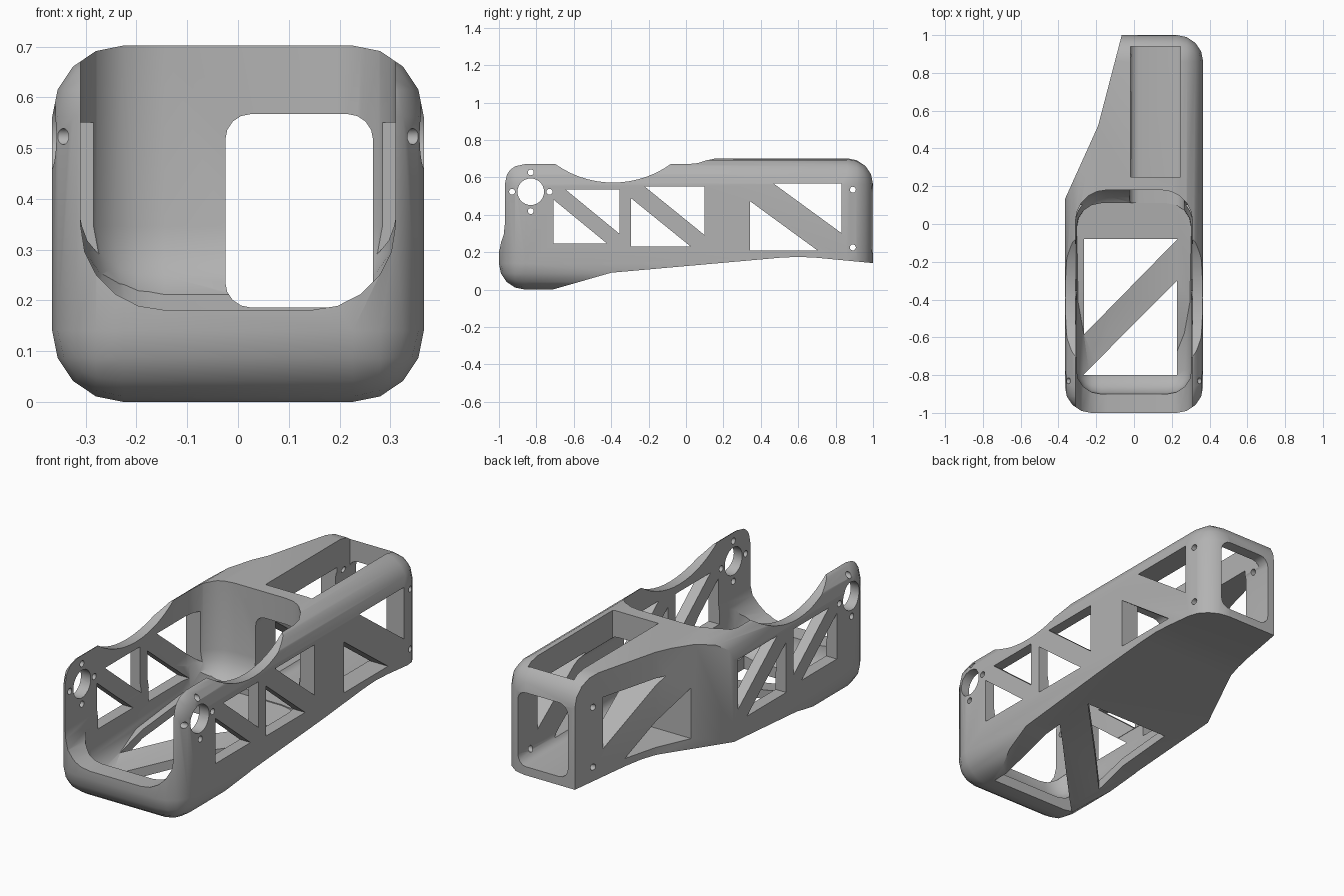
import bpy, bmesh, math
from mathutils import Vector

cube = bpy.data.objects.get("Cube")
if cube:
    bpy.data.objects.remove(cube, do_unlink=True)

grey = bpy.data.materials.new("light_grey")
grey.use_nodes = True
COLOUR = (0.45, 0.45, 0.45, 1)
grey.diffuse_color = COLOUR
grey.node_tree.nodes["Principled BSDF"].inputs["Base Color"].default_value = COLOUR


def finish(name, bm):
    bmesh.ops.recalc_face_normals(bm, faces=bm.faces)
    mesh = bpy.data.meshes.new(name)
    bm.to_mesh(mesh)
    bm.free()
    mesh.materials.append(grey)
    ob = bpy.data.objects.new(name, mesh)
    bpy.context.collection.objects.link(ob)
    return ob


def rounded_box(name, lo, hi, radius, segments=4, along=None):
    """Box between two corners; rounds all edges, or only those along one axis."""
    bm = bmesh.new()
    bmesh.ops.create_cube(bm, size=1)
    lo, hi = Vector(lo), Vector(hi)
    for v in bm.verts:
        v.co = Vector([l + (c + 0.5) * (h - l) for l, h, c in zip(lo, hi, v.co)])
    edges = [e for e in bm.edges if along is None
             or abs((e.verts[0].co - e.verts[1].co)[along]) > 1e-4]
    if radius:
        bmesh.ops.bevel(bm, geom=edges, offset=radius, segments=segments,
                        profile=0.5, affect='EDGES', clamp_overlap=True)
    return finish(name, bm)


def prism(name, points, axis, start, end):
    """Extrude a flat outline along x (points are y, z) or z (points are x, y)."""
    place = (lambda p: (start, *p)) if axis == 'x' else (lambda p: (*p, start))
    step = Vector((end - start, 0, 0)) if axis == 'x' else Vector((0, 0, end - start))
    bm = bmesh.new()
    face = bm.faces.new([bm.verts.new(place(p)) for p in points])
    out = bmesh.ops.extrude_face_region(bm, geom=[face])
    bmesh.ops.translate(bm, vec=step,
                        verts=[g for g in out["geom"] if isinstance(g, bmesh.types.BMVert)])
    return finish(name, bm)


def rod(name, y, z, radius, sides=24):
    """Round cutter running across the whole width."""
    ring = [(y + radius * math.cos(a), z + radius * math.sin(a))
            for a in (2 * math.pi * i / sides for i in range(sides))]
    return prism(name, ring, 'x', -0.6, 0.6)


def boolean(target, tool, operation='DIFFERENCE'):
    mod = target.modifiers.new("cut", 'BOOLEAN')
    mod.operation, mod.solver, mod.object = operation, 'EXACT', tool
    bpy.ops.object.select_all(action='DESELECT')
    bpy.context.view_layer.objects.active = target
    target.select_set(True)
    bpy.ops.object.modifier_apply(modifier=mod.name)
    bpy.data.objects.remove(tool, do_unlink=True)


# Rounded outer block
frame = rounded_box("limb_frame", (-0.366, -1, 0), (0.366, 1, 0.702), 0.14)

# Sloping underside and tapered side
boolean(frame, prism("underside_cut", [(-0.72, -0.2), (-0.72, -0.002), (-0.4, 0.09), (0.5, 0.17),
                                       (0.6, 0.175), (0.7, 0.17), (1.1, 0.132), (1.1, -0.2)],
                     'x', -0.6, 0.6))
boolean(frame, prism("taper_cut", [(-0.38, 0.1), (-0.19, 0.52), (-0.065, 1.0), (-0.04, 1.1),
                                   (-0.6, 1.1), (-0.6, 0.1)], 'z', -0.3, 1))

# Open pocket, reaching out through the front
boolean(frame, rounded_box("pocket", (-0.31, -1.6, 0.181), (0.31, 0.18, 1.3), 0.165, 5))

# Sunken floor behind the front lip
recess = rounded_box("floor_recess", (-0.305, -0.9, 0.05), (0.305, 0.11, 0.6), 0.13)
boolean(recess, prism("floor_limit", [(-1, 0.05), (-0.72, 0.05), (-0.4, 0.135), (0.12, 0.182),
                                      (0.12, 0.3), (-1, 0.3)], 'x', -0.5, 0.5), 'INTERSECT')
boolean(frame, recess)

# Saddle curve in the side walls
boolean(frame, rod("saddle", -0.39, 1.102, 0.53, 72))

# Rear channel and the window over it
boolean(frame, rounded_box("channel", (-0.025, 0, 0.186), (0.266, 1.2, 0.567), 0.05, 4, along=1))
boolean(frame, rounded_box("top_window", (-0.018, 0.25, 0.4), (0.245, 0.94, 0.9), 0))

# Side windows with diagonal braces: near, far, bottom, top, lower gap, upper gap
for y0, y1, z0, z1, low, up in [(-0.708, -0.356, 0.245, 0.534, 0.065, 0.065),
                                (-0.295, 0.1, 0.23, 0.55, 0.075, 0.075),
                                (0.343, 0.832, 0.21, 0.567, 0.13, 0.125)]:
    run = (z1 - z0) / (y1 - y0)
    boolean(frame, prism("lower_triangle", [(y0, z0), (y1 - low, z0), (y0, z1 - low * run)],
                         'x', -0.6, 0.6))
    boolean(frame, prism("upper_triangle", [(y0 + up, z1), (y1, z1), (y1, z0 + up * run)],
                         'x', -0.6, 0.6))

# Floor windows with one diagonal brace
for corners in ([(-0.265, -0.08), (0.23, -0.08), (-0.265, -0.585)],
                [(0.228, -0.3), (0.228, -0.8), (-0.27, -0.8)]):
    boolean(frame, prism("floor_triangle", corners, 'z', -0.2, 0.4))

# Pivot holes with their screw holes, and rear screw holes
boolean(frame, rod("pivot_hole", -0.83, 0.523, 0.071, 32))
for dy, dz in ((0.1, 0), (-0.1, 0), (0, 0.104), (0, -0.104)):
    boolean(frame, rod("screw_hole", -0.83 + dy, 0.523 + dz, 0.016, 16))
for z in (0.225, 0.534):
    boolean(frame, rod("rear_screw_hole", 0.892, z, 0.016, 16))

# Smooth rounding with crisp edges
bpy.ops.object.select_all(action='DESELECT')
frame.select_set(True)
bpy.context.view_layer.objects.active = frame
bpy.ops.object.shade_smooth_by_angle(angle=math.radians(32))
